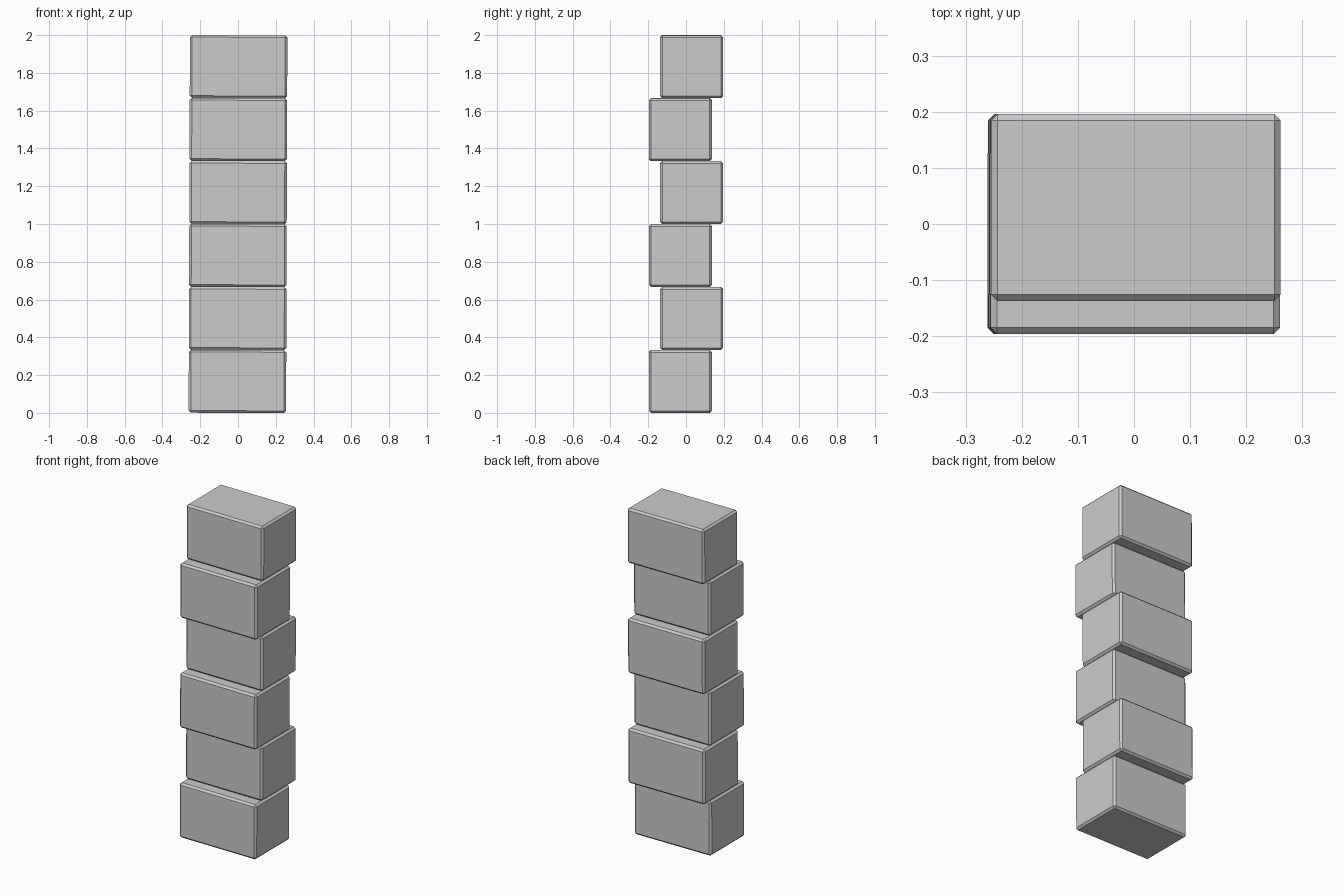
import bpy, bmesh
from mathutils import Matrix

if "Cube" in bpy.data.objects:
    bpy.data.objects.remove(bpy.data.objects["Cube"])

COUNT = 6
W, D, H = 0.516, 0.333, 0.333   # block size
STEP = 0.0295                   # front/back stagger
BEVEL = 0.0115
LEAN = 0.0035                   # slight sideways lean of the whole stack


def block(name, y, z):
    bm = bmesh.new()
    bmesh.ops.create_cube(bm, size=1.0)
    bmesh.ops.scale(bm, vec=(W, D, H), verts=bm.verts)
    bmesh.ops.bevel(bm, geom=bm.edges[:], offset=BEVEL, segments=1, affect='EDGES')
    # place in the stack, then lean about the stack's middle
    lean = Matrix.Translation((0, 0, 1)) @ Matrix.Rotation(LEAN, 4, 'Y') @ Matrix.Translation((0, 0, -1))
    bm.transform(lean @ Matrix.Translation((0, y, z)))
    mesh = bpy.data.meshes.new(name)
    bm.to_mesh(mesh)
    bm.free()
    bpy.context.collection.objects.link(bpy.data.objects.new(name, mesh))


# staggered stack of chamfered blocks, lowest one towards the front
spacing = (2.0 - H) / (COUNT - 1)
for i in range(COUNT):
    block(f"stacked_block_{i + 1}", STEP if i % 2 else -STEP, H / 2 + i * spacing)
